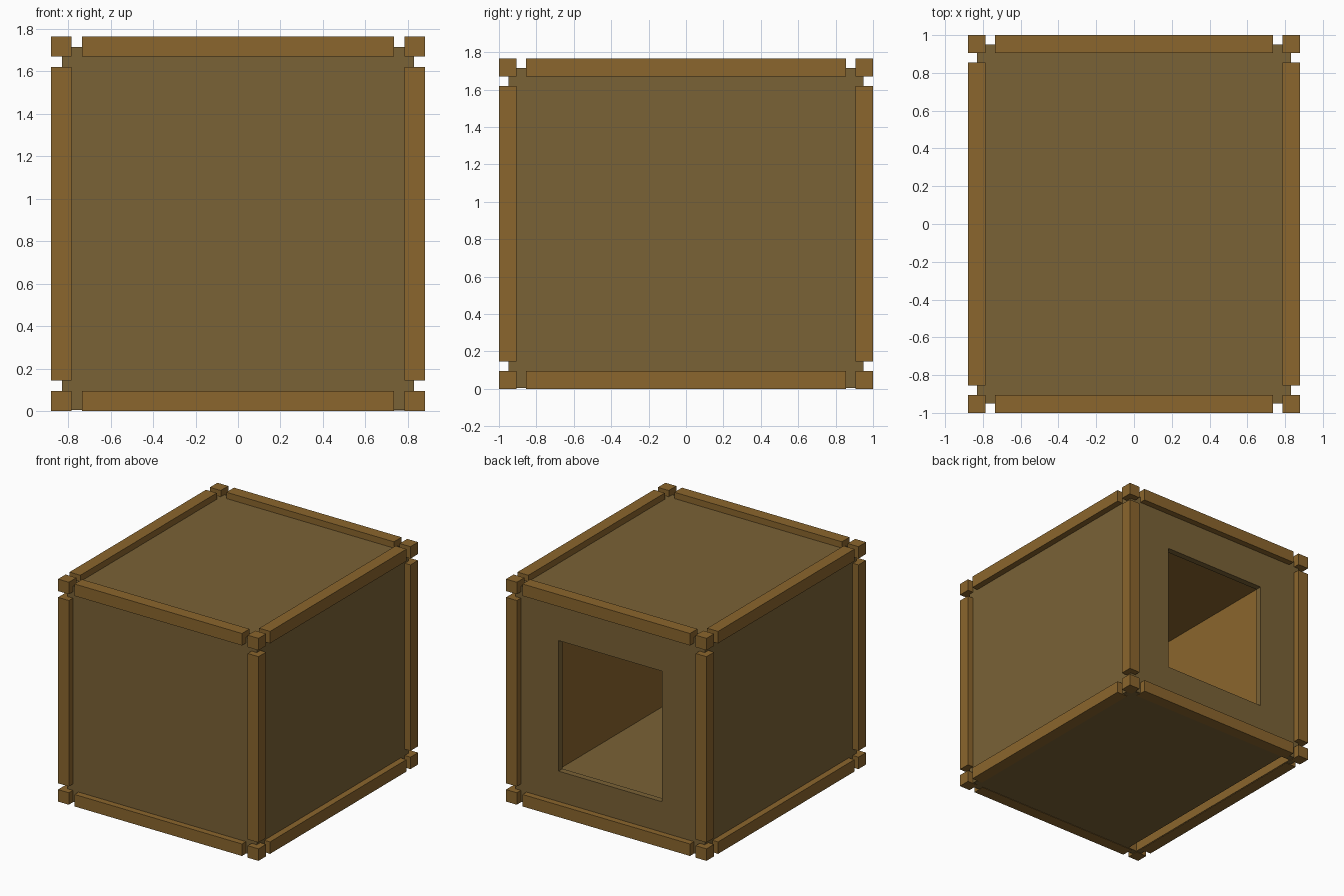
import bpy
import bmesh
from itertools import product
from mathutils import Vector

if "Cube" in bpy.data.objects:
    bpy.data.objects.remove(bpy.data.objects["Cube"], do_unlink=True)


def linear(c):
    c /= 255
    return c / 12.92 if c <= 0.04045 else ((c + 0.055) / 1.055) ** 2.4


def material(name, rgb):
    mat = bpy.data.materials.new(name)
    mat.use_nodes = True
    colour = [linear(c) for c in rgb] + [1]
    mat.diffuse_color = colour
    mat.node_tree.nodes["Principled BSDF"].inputs["Base Color"].default_value = colour
    return mat


timber = material("warm_timber", (139, 102, 45))
board = material("dull_board", (122, 98, 54))


def box_mesh(lo, hi):
    lo, hi = Vector(lo), Vector(hi)
    bm = bmesh.new()
    bmesh.ops.create_cube(bm, size=1)
    for v in bm.verts:
        v.co = (lo + hi) / 2 + v.co * (hi - lo)
    return bm


def add(name, bm, *mats):
    mesh = bpy.data.meshes.new(name)
    bm.to_mesh(mesh)
    bm.free()
    for m in mats:
        mesh.materials.append(m)
    obj = bpy.data.objects.new(name, mesh)
    bpy.context.collection.objects.link(obj)
    return obj


# Overall half sizes, measured from the middle of the frame
HALF = Vector((0.88, 1.0, 0.8825))
MID = Vector((0, 0, 0.8825))
BAR = 0.095      # frame bar thickness
GAP = 0.05       # space between corner block and bar

# Corner blocks
for signs in product((-1, 1), repeat=3):
    centre = MID + Vector([s * (h - BAR / 2) for s, h in zip(signs, HALF)])
    r = Vector((BAR / 2,) * 3)
    add("corner_block", box_mesh(centre - r, centre + r), timber)

# Frame bars, four along each axis
for axis, name in enumerate(("cross_bar", "long_bar", "upright_post")):
    others = [a for a in range(3) if a != axis]
    for s, t in product((-1, 1), repeat=2):
        centre, r = MID.copy(), Vector((BAR / 2,) * 3)
        r[axis] = HALF[axis] - BAR - GAP
        for a, sign in zip(others, (s, t)):
            centre[a] += sign * (HALF[a] - BAR / 2)
        add(name, box_mesh(centre - r, centre + r), timber)

# Hollow shell: open underneath, window opening in the back, timber lining
bm = box_mesh((-0.83, -0.95, 0.004), (0.83, 0.95, 1.715))
bm.normal_update()
bottom = min(bm.faces, key=lambda f: f.calc_center_median().z)
bmesh.ops.delete(bm, geom=[bottom], context="FACES_ONLY")
back = max(bm.faces, key=lambda f: f.calc_center_median().y)
bmesh.ops.inset_individual(bm, faces=[back], thickness=0.3)
for v in back.verts:
    v.co.x = 0.454 if v.co.x > 0 else -0.454
    v.co.z = 1.372 if v.co.z > 0.86 else 0.336
bmesh.ops.delete(bm, geom=[back], context="FACES_ONLY")
shell = add("hollow_shell", bm, board, timber)
solid = shell.modifiers.new("wall_thickness", "SOLIDIFY")
solid.thickness = 0.05
solid.offset = -1
solid.use_even_offset = True
solid.use_quality_normals = True
solid.material_offset = 1
solid.material_offset_rim = 0

# Floor slab, stopping short of one side wall
add("floor_slab", box_mesh((-0.70, -0.94, 0.003), (0.82, 0.94, 0.084)), board)
